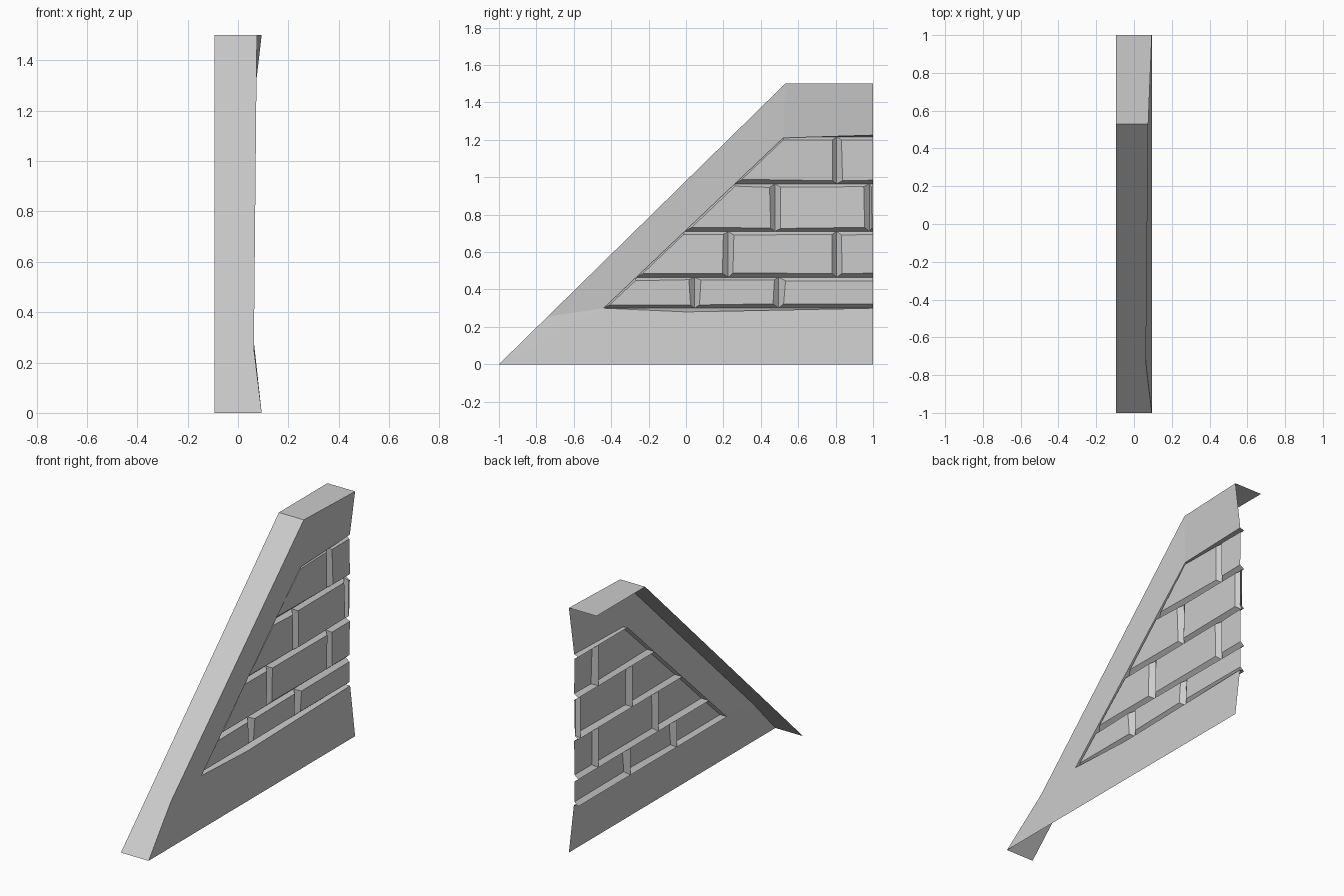
import bpy
import bmesh
import random

random.seed(4)
cube = bpy.data.objects.get("Cube")
if cube:
    bpy.data.objects.remove(cube, do_unlink=True)

END = 1.0        # the open end where the wall continues
BACK = -0.094    # rear edge of the coping
GROOVE = 0.03    # depth of the mortar lines
FACE = 0.056     # depth of the brick fronts

stone = bpy.data.materials.new("grey_stone")
stone.use_nodes = True
stone.diffuse_color = (0.6, 0.6, 0.6, 1)
stone.node_tree.nodes["Principled BSDF"].inputs["Base Color"].default_value = (0.6, 0.6, 0.6, 1)


def add_face(bm, points):
    unique = list(dict.fromkeys(points))
    if len(unique) > 2:
        bm.faces.new([bm.verts.new(p) for p in unique])


def bridge(bm, outer, inner):
    """Join two matching rings, leaving the end of the wall open."""
    for i in range(len(outer)):
        j = (i + 1) % len(outer)
        if outer[i][1] == END and outer[j][1] == END:
            continue
        add_face(bm, [outer[i], outer[j], inner[j], inner[i]])


def finish(bm, name):
    bmesh.ops.remove_doubles(bm, verts=bm.verts, dist=0.0005)
    mesh = bpy.data.meshes.new(name)
    bm.to_mesh(mesh)
    bm.free()
    mesh.materials.append(stone)
    bpy.context.collection.objects.link(bpy.data.objects.new(name, mesh))


def slant(z):
    """Position of the sloping inner edge at a height."""
    return -0.44 + (z - 0.3) * 1.052


# Border frame around the brick panel, with its inward ledge
outer = [(0.094, -1, 0), (0.094, 0, 0), (0.094, END, 0),
         (0.094, END, 1.5), (0.075, 0.53, 1.5), (0.063, -0.74, 0.255)]
low = (0.061, -0.44, 0.3)
inner = [low, (0.06, 0, 0.28), (0.06, END, 0.3),
         (0.058, END, 1.225), (0.06, 0.52, 1.21), low]
corner = (GROOVE, -0.44, 0.3)
recess = [corner, (GROOVE, 0, 0.3), (GROOVE, END, 0.3),
          (GROOVE, END, 1.215), (GROOVE, slant(1.215), 1.215), corner]
bm = bmesh.new()
bridge(bm, outer, inner)
bridge(bm, inner, recess)
finish(bm, "border_frame")

# Sloping and level coping strips
bm = bmesh.new()
path = [outer[i] for i in (3, 4, 5, 0)]
top_end, top_bend, low_bend, foot = path
for run in ([top_end, top_bend], [top_bend, low_bend, foot]):
    rear = [(BACK, p[1], p[2]) for p in (run[-1], run[0])]
    add_face(bm, run + rear)
finish(bm, "coping")

# Brick courses: bottom, top and the joints between bricks
courses = [(0.3, 0.465, [0.045, 0.495]),
           (0.465, 0.71, [0.225, 0.805]),
           (0.71, 0.965, [0.475, 0.98]),
           (0.965, 1.215, [0.805])]


def wobble(amount=0.006):
    return random.uniform(-amount, amount)


for row, (z0, z1, joints) in enumerate(courses):
    bm = bmesh.new()
    ends = [None] + joints + [END]
    for left, right in zip(ends, ends[1:]):
        sloped = left is None
        l0, l1 = (slant(z0), slant(z1)) if sloped else (left, left)
        base = [(GROOVE, l0, z0), (GROOVE, right, z0),
                (GROOVE, right, z1), (GROOVE, l1, z1)]
        inset = 0.015 if sloped else min(0.032, (right - left) * 0.6)
        front = []
        for k, (_, y, z) in enumerate(base):
            z += (0.02 if k < 2 else -0.016) + wobble(0.004)
            if k in (0, 3):
                y = (slant(z) if sloped else y) + inset + wobble(inset * 0.2)
            elif right < END:
                y -= 0.026 + wobble()
            front.append((FACE + wobble(0.003), y, z))
        bridge(bm, base, front)
        add_face(bm, front)
    finish(bm, f"brick_course_{row + 1}")
